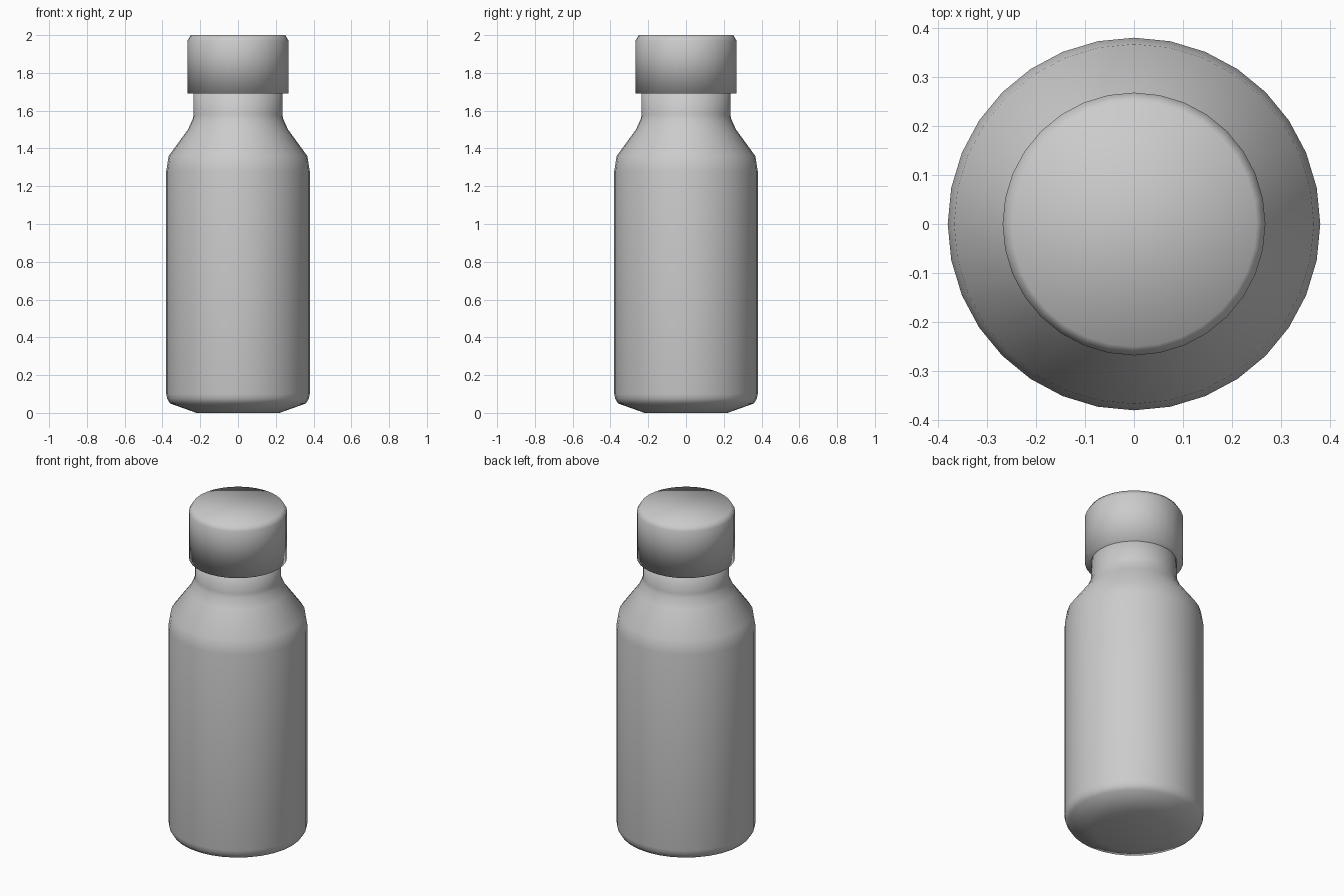
import bpy, bmesh
from math import pi, cos, sin

default_cube = bpy.data.objects.get("Cube")
if default_cube:
    bpy.data.objects.remove(default_cube)

SIDES = 32

grey = bpy.data.materials.new("plain grey")
grey.use_nodes = True
colour = (0.6, 0.6, 0.6, 1)
grey.diffuse_color = colour
grey.node_tree.nodes["Principled BSDF"].inputs["Base Color"].default_value = colour


def lathe(name, profile):
    """Turn a (radius, height) profile around z and close both ends."""
    bm = bmesh.new()
    rings = []
    for r, z in profile:
        rings.append([bm.verts.new((r * cos(2 * pi * i / SIDES), r * sin(2 * pi * i / SIDES), z))
                      for i in range(SIDES)])
    for low, high in zip(rings, rings[1:]):
        for i in range(SIDES):
            j = (i + 1) % SIDES
            bm.faces.new((low[i], low[j], high[j], high[i]))
    bm.faces.new(rings[0][::-1])
    bm.faces.new(rings[-1])
    for face in bm.faces:
        face.smooth = True
    mesh = bpy.data.meshes.new(name)
    bm.to_mesh(mesh)
    bm.free()
    mesh.materials.append(grey)
    obj = bpy.data.objects.new(name, mesh)
    bpy.context.collection.objects.link(obj)
    return obj


# Bottle: chamfered base, straight wall, sloping shoulder and neck running into the cap
lathe("bottle_body", [
    (0.22, 0), (0.36, 0.05), (0.375, 0.075), (0.38, 0.1),
    (0.38, 1.28), (0.367, 1.36), (0.265, 1.5), (0.24, 1.555), (0.235, 1.58),
    (0.235, 1.75),
])

# Screw cap: wider than the neck, with a small bevel on top
lathe("bottle_cap", [(0.268, 1.69), (0.268, 1.97), (0.25, 2)])
